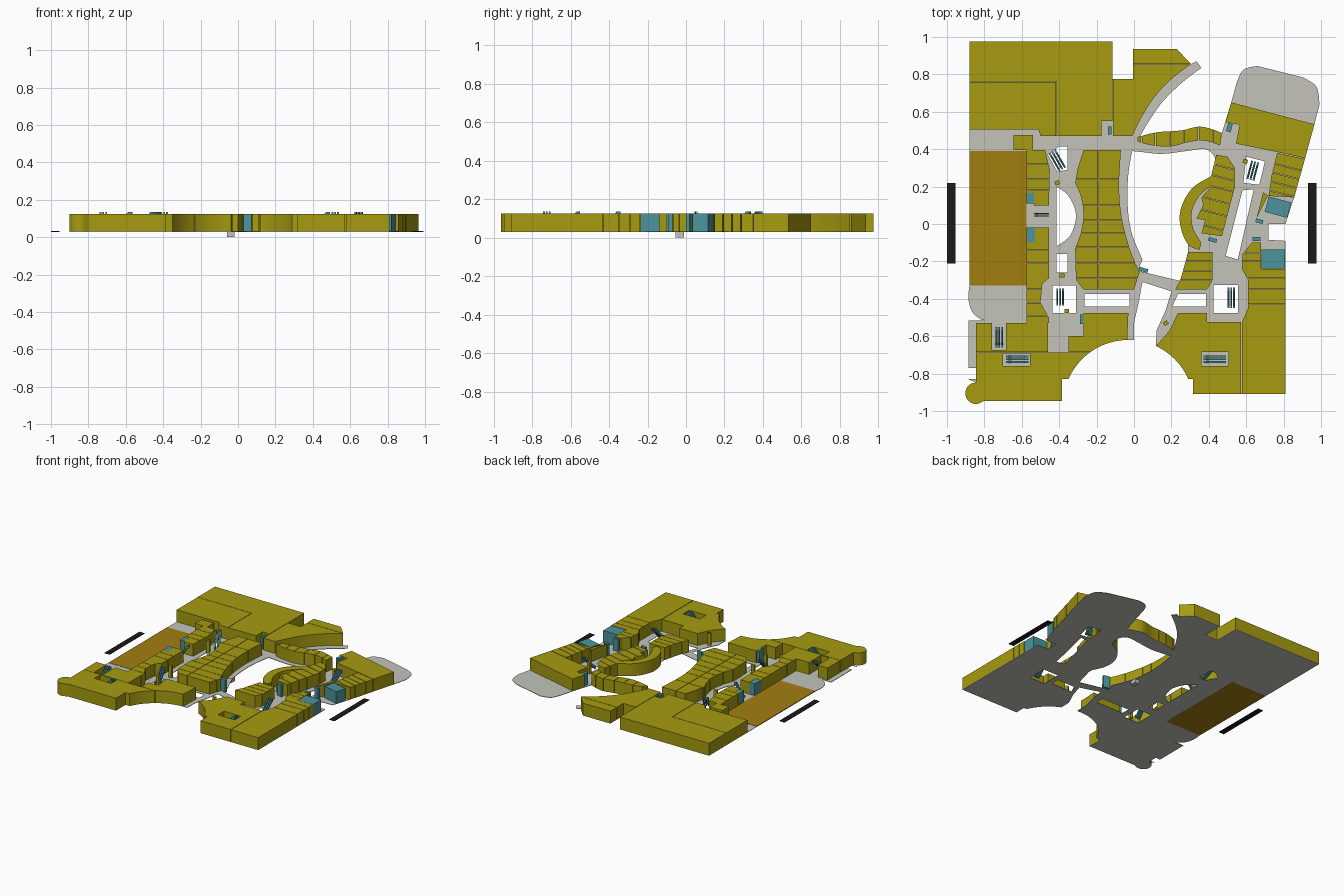
import bpy, bmesh, math
from mathutils import Vector, Matrix
from mathutils.geometry import tessellate_polygon

FLOOR, TOP, GAP = 0.03, 0.125, 0.003


def material(name, rgb):
    m = bpy.data.materials.new(name)
    m.diffuse_color = (*rgb, 1)
    return m


OCHRE = material("ochre", (0.38, 0.33, 0.005))
ORANGE = material("orange", (0.36, 0.21, 0.005))
TEAL = material("teal", (0.07, 0.30, 0.33))
DARK = material("dark", (0.01, 0.01, 0.01))
GREY = material("pale_grey", (0.55, 0.55, 0.50))


def finish(name, bm, mat):
    bmesh.ops.recalc_face_normals(bm, faces=bm.faces)
    me = bpy.data.meshes.new(name)
    bm.to_mesh(me)
    bm.free()
    me.materials.append(mat)
    ob = bpy.data.objects.new(name, me)
    bpy.context.collection.objects.link(ob)
    return ob


def arc(cx, cy, r, a0, a1, n=16):
    return [(cx + r * math.cos(math.radians(a0 + (a1 - a0) * i / n)),
             cy + r * math.sin(math.radians(a0 + (a1 - a0) * i / n))) for i in range(n + 1)]


def smooth(*pts, n=5):
    """Catmull-Rom curve through the points."""
    p = [Vector(q) for q in (pts[0], *pts, pts[-1])]
    out = []
    for i in range(1, len(p) - 2):
        a, b, c, d = p[i - 1:i + 3]
        for k in range(n):
            t = k / n
            out.append(tuple(0.5 * (2 * b + (c - a) * t + (2 * a - 5 * b + 4 * c - d) * t * t
                                    + (3 * b - a - 3 * c + d) * t ** 3)))
    return out + [tuple(pts[-1])]


def rect(x0, x1, y0, y1):
    return [(x0, y0), (x1, y0), (x1, y1), (x0, y1)]


def prism(loops, z0, z1):
    loops = [[Vector((x, y, z0)) for x, y in lp] for lp in loops]
    bm = bmesh.new()
    vs = [bm.verts.new(v) for lp in loops for v in lp]
    for t in tessellate_polygon(loops):
        if len(set(t)) == 3:
            bm.faces.new([vs[i] for i in t])
    ext = bmesh.ops.extrude_face_region(bm, geom=bm.faces[:])["geom"]
    for v in ext:
        if isinstance(v, bmesh.types.BMVert):
            v.co.z = z1
    return bm


def half(bm, co, no):
    b = bm.copy()
    bmesh.ops.bisect_plane(b, geom=b.verts[:] + b.edges[:] + b.faces[:], dist=1e-6,
                           plane_co=co, plane_no=no, clear_outer=True)
    bmesh.ops.holes_fill(b, edges=[e for e in b.edges if e.is_boundary], sides=0)
    return b


def block(name, outline, mat=OCHRE, holes=(), xs=(), ys=(), slant=0.0, z0=FLOOR, z1=TOP):
    """Extruded outline, split by narrow party-wall gaps at the given x and y."""
    pieces = [prism([outline, *holes], z0, z1)]
    cuts = [(Vector((x, 0, 0)), Vector((1, 0, 0))) for x in xs]
    cuts += [(Vector((0, y, 0)), Vector((slant, 1, 0)).normalized()) for y in ys]
    for co, no in cuts:
        nxt = []
        for bm in pieces:
            for s in (1, -1):
                h = half(bm, co - no * s * GAP / 2, no * s)
                if h.faces:
                    nxt.append(h)
                else:
                    h.free()
            bm.free()
        pieces = nxt
    for i, bm in enumerate(pieces):
        finish(name if len(pieces) == 1 else f"{name}_{i + 1}", bm, mat)


def turned(cx, cy, w, d, deg=0):
    a = math.radians(deg)
    c, s = math.cos(a), math.sin(a)
    return [(cx + x * c - y * s, cy + x * s + y * c) for x, y in rect(-w / 2, w / 2, -d / 2, d / 2)]


# shared curves: entrance arc, courtyard corridor and ring of shops
entry_r = arc(-0.03, -0.97, 0.35, 24, 65)
entry_l = arc(-0.03, -0.97, 0.35, 91, 156)
sweep_out = smooth((0.305, 0.855), (0.2, 0.775), (0.11, 0.68), (0.04, 0.57), (-0.01, 0.47))
sweep_in = smooth((0.36, 0.835), (0.25, 0.75), (0.15, 0.65), (0.08, 0.55), (0.03, 0.465))
link_top = smooth((0.02, 0.465), (0.12, 0.49), (0.25, 0.50), (0.34, 0.52), (0.4, 0.512), (0.47, 0.487))
link_low = smooth((0.46, 0.42), (0.38, 0.445), (0.3, 0.44), (0.2, 0.415), (0.1, 0.42), (0.02, 0.44))
ring_out = smooth((0.42, 0.26), (0.31, 0.19), (0.25, 0.08), (0.25, -0.02), (0.29, -0.11), (0.35, -0.14))
ring_in = smooth((0.36, -0.10), (0.315, -0.02), (0.31, 0.07), (0.35, 0.15), (0.42, 0.21))
corner = arc(-0.845, -0.905, 0.057, 315, 90)

# concourse floor with its voids
outline = ([(-0.88, 0.975), (-0.115, 0.975), (-0.115, 0.775), (-0.005, 0.775), (-0.005, 0.935), (0.23, 0.935),
            (0.305, 0.855), (0.335, 0.87)] + sweep_in + link_top[1:]
           + [(0.52, 0.65)] + smooth((0.55, 0.76), (0.585, 0.825), (0.66, 0.845))
           + smooth((0.9, 0.785), (0.975, 0.735), (0.992, 0.64))
           + [(0.965, 0.535), (0.855, 0.14), (0.81, 0.0), (0.72, 0.0), (0.72, -0.085), (0.81, -0.09),
              (0.81, -0.91), (0.315, -0.91), (0.315, -0.83)] + entry_r
           + [(0.12, -0.57), (0.17, -0.46), (0.2, -0.36), (0.045, -0.31), (0.025, -0.42), (0.0, -0.53), (0.0, -0.62)]
           + entry_l + [(-0.385, -0.83), (-0.385, -0.945), (-0.8, -0.945)] + corner[1:]
           + [(-0.885, -0.83), (-0.845, -0.83), (-0.845, -0.77), (-0.885, -0.77), (-0.885, -0.515), (-0.8, -0.515)]
           + smooth((-0.82, -0.51), (-0.865, -0.47), (-0.885, -0.4), (-0.88, -0.33)))
courtyard = (smooth((-0.01, 0.39), (-0.03, 0.27), (-0.035, 0.12), (-0.015, -0.04), (0.045, -0.19))
             + [(0.02, -0.25), (0.25, -0.305), (0.29, -0.145)] + ring_out[-6::-1]
             + smooth((0.44, 0.3), (0.43, 0.36), (0.38, 0.4), (0.28, 0.39), (0.15, 0.375), (0.04, 0.385)))
voids = [courtyard,
         [(0.58, 0.18), (0.64, 0.185), (0.555, -0.19), (0.49, -0.17)],
         [(0.6, 0.36), (0.7, 0.335), (0.67, 0.21), (0.585, 0.22)],
         rect(0.425, 0.555, -0.475, -0.325),
         [(0.235, -0.375), (0.385, -0.375), (0.385, -0.44), (0.205, -0.44)],
         rect(-0.265, -0.025, -0.44, -0.375),
         rect(-0.435, -0.31, -0.475, -0.33),
         rect(-0.415, -0.355, -0.26, -0.16),
         smooth((-0.415, 0.2), (-0.35, 0.15), (-0.31, 0.05), (-0.34, -0.06), (-0.415, -0.12)),
         [(-0.46, 0.37), (-0.4, 0.415), (-0.355, 0.415), (-0.355, 0.29), (-0.41, 0.28)]]
block("concourse_floor", outline, GREY, voids, z0=0.0285, z1=0.032)
block("car_park", rect(-0.88, -0.575, -0.33, 0.39), ORANGE, z0=0.028, z1=0.034)

# large rear stores
block("rear_store_front", [(-0.88, 0.505), (-0.51, 0.505), (-0.5, 0.47), (-0.417, 0.47), (-0.417, 0.76), (-0.88, 0.76)])
block("rear_store_main", [(-0.88, 0.763), (-0.414, 0.763), (-0.414, 0.47), (-0.175, 0.47), (-0.175, 0.55),
                          (-0.115, 0.55), (-0.115, 0.975), (-0.88, 0.975)])
block("rear_corner_store", [(-0.112, 0.47), (-0.112, 0.775), (-0.005, 0.775), (-0.005, 0.935), (0.23, 0.935)]
      + sweep_out, ys=[0.855])
block("link_shops", link_top + link_low, xs=[0.04, 0.115, 0.19, 0.265, 0.345, 0.42])

# south wing shops
block("south_column_upper", [(-0.645, 0.475), (-0.54, 0.475), (-0.54, 0.395), (-0.475, 0.395), (-0.45, 0.29),
                             (-0.455, 0.1), (-0.535, 0.1), (-0.535, 0.165), (-0.575, 0.165), (-0.575, 0.395),
                             (-0.645, 0.395)], ys=[0.32, 0.24, 0.18])
block("south_column_lower", [(-0.575, -0.10), (-0.53, -0.10), (-0.53, -0.02), (-0.455, -0.02), (-0.455, -0.29),
                             (-0.49, -0.32), (-0.5, -0.42), (-0.455, -0.5), (-0.455, -0.53), (-0.575, -0.53)],
      ys=[-0.14, -0.21, -0.35, -0.42, -0.49])
block("middle_shops", [(-0.27, 0.395)]
      + smooth((-0.07, 0.395), (-0.08, 0.2), (-0.065, 0.03), (-0.02, -0.14), (0.03, -0.26))
      + [(0.0, -0.35), (-0.27, -0.35), (-0.31, -0.3)]
      + smooth((-0.315, -0.13), (-0.285, -0.05), (-0.27, 0.05), (-0.285, 0.15), (-0.315, 0.22)) + [(-0.3, 0.3)],
      xs=[-0.19], ys=[0.24, 0.1, 0.02, -0.05, -0.125, -0.21, -0.29])
block("front_left_store",
      [(-0.845, -0.53), (-0.76, -0.53), (-0.76, -0.675), (-0.685, -0.675), (-0.685, -0.53), (-0.46, -0.53),
       (-0.46, -0.685), (-0.35, -0.685), (-0.35, -0.6), (-0.27, -0.6), (-0.27, -0.475), (-0.03, -0.475)]
      + entry_l + [(-0.385, -0.83), (-0.385, -0.945), (-0.8, -0.945)] + corner[1:],
      holes=[rect(-0.7, -0.555, -0.76, -0.692)], ys=[-0.685])

# north wing shops
block("front_right_store", [(0.235, -0.475), (0.39, -0.475), (0.39, -0.525), (0.573, -0.525), (0.573, -0.91),
                            (0.315, -0.91), (0.315, -0.83)] + entry_r + [(0.19, -0.57)],
      holes=[rect(0.36, 0.505, -0.76, -0.685)])
block("front_right_shops", [(0.577, -0.91), (0.81, -0.91), (0.81, -0.24), (0.68, -0.24), (0.68, -0.1), (0.63, -0.1),
                            (0.58, -0.16), (0.577, -0.24), (0.61, -0.3), (0.61, -0.45), (0.577, -0.525)],
      ys=[-0.155, -0.2, -0.29, -0.35, -0.43])
block("bridge_shops", [(0.29, -0.15), (0.42, -0.15), (0.42, -0.3), (0.39, -0.35), (0.22, -0.35), (0.25, -0.29)],
      ys=[-0.2, -0.25, -0.3])
block("ring_shops", ring_out + ring_in)
block("inner_shops", [(0.41, 0.25), (0.44, 0.37), (0.5, 0.36), (0.54, 0.3), (0.54, 0.2), (0.47, -0.065), (0.36, -0.05),
                      (0.38, 0.02), (0.335, 0.03), (0.37, 0.1), (0.36, 0.14), (0.42, 0.21)],
      ys=[0.09, 0.17, 0.24, 0.31, 0.37, 0.43], slant=0.26)
block("north_end_store", [(0.52, 0.65), (0.965, 0.533), (0.915, 0.352), (0.765, 0.385), (0.545, 0.43),
                          (0.565, 0.53), (0.49, 0.545)])
block("north_column", [(0.765, 0.38), (0.914, 0.348), (0.857, 0.142), (0.715, 0.15), (0.655, 0.03), (0.69, 0.17),
                       (0.72, 0.15), (0.735, 0.26)], ys=[0.36, 0.41, 0.46, 0.51], slant=0.25)

# teal service rooms and lift shafts: x, y, width, depth, turn
for i, r in enumerate([(0.77, 0.09, 0.125, 0.085, -15), (0.745, -0.187, 0.125, 0.1, 0),
                       (-0.555, 0.137, 0.04, 0.055, 0), (-0.553, -0.06, 0.045, 0.08, 0), (-0.13, 0.5, 0.02, 0.045, 0),
                       (0.51, 0.515, 0.025, 0.045, -15), (0.05, -0.245, 0.05, 0.02, -15),
                       (0.42, -0.085, 0.045, 0.02, -15), (0.655, -0.08, 0.045, 0.02, 0),
                       (0.67, 0.015, 0.04, 0.02, -15), (-0.28, -0.51, 0.02, 0.05, 0)]):
    block(f"service_room_{i + 1}", turned(*r), TEAL, z1=TOP - 0.001)

# small ochre kiosks
for i, (x, y, a) in enumerate([(-0.41, 0.22, 20), (-0.385, -0.275, 0), (-0.36, -0.465, 0), (0.17, -0.53, 30),
                               (0.595, 0.335, -15)]):
    block(f"kiosk_{i + 1}", turned(x, y, 0.025, 0.022, a))


# escalators: sloping side-by-side flights
def escalator(name, x, y, length, width, deg):
    bm = bmesh.new()
    for k in (-1, 0, 1):
        h = length / 2
        prof = [(-h, 0.03), (-h * 0.7, 0.03), (h * 0.75, 0.115), (h, 0.115), (h, 0.135), (h * 0.65, 0.135),
                (-h * 0.75, 0.05), (-h, 0.05)]
        f = bm.faces.new([bm.verts.new((u, k * width / 3 - width * 0.1, z)) for u, z in prof])
        ext = bmesh.ops.extrude_face_region(bm, geom=[f])["geom"]
        bmesh.ops.translate(bm, vec=(0, width * 0.2, 0), verts=[v for v in ext if isinstance(v, bmesh.types.BMVert)])
    bm.transform(Matrix.Translation((x, y, 0)) @ Matrix.Rotation(math.radians(deg), 4, "Z"))
    finish(name, bm, TEAL)


for i, e in enumerate([(-0.41, 0.34, 0.11, 0.05, 120), (-0.395, -0.39, 0.09, 0.045, 90), (-0.72, -0.605, 0.11, 0.045, 90),
                       (-0.625, -0.723, 0.12, 0.045, 0), (0.432, -0.723, 0.12, 0.045, 0),
                       (0.52, -0.395, 0.11, 0.045, 90), (0.635, 0.285, 0.1, 0.05, 75), (-0.495, 0.05, 0.08, 0.02, 0)]):
    escalator(f"escalator_{i + 1}", *e)

# lift pit below the floor, and plain sign plates beside each wing
block("lift_pit", rect(-0.06, -0.02, -0.055, -0.01), GREY, z0=0.0, z1=0.034)
block("south_sign_plate", rect(-1.0, -0.955, -0.21, 0.22), DARK, z0=0.029, z1=0.032)
block("north_sign_plate", rect(0.93, 0.975, -0.21, 0.22), DARK, z0=0.029, z1=0.032)
